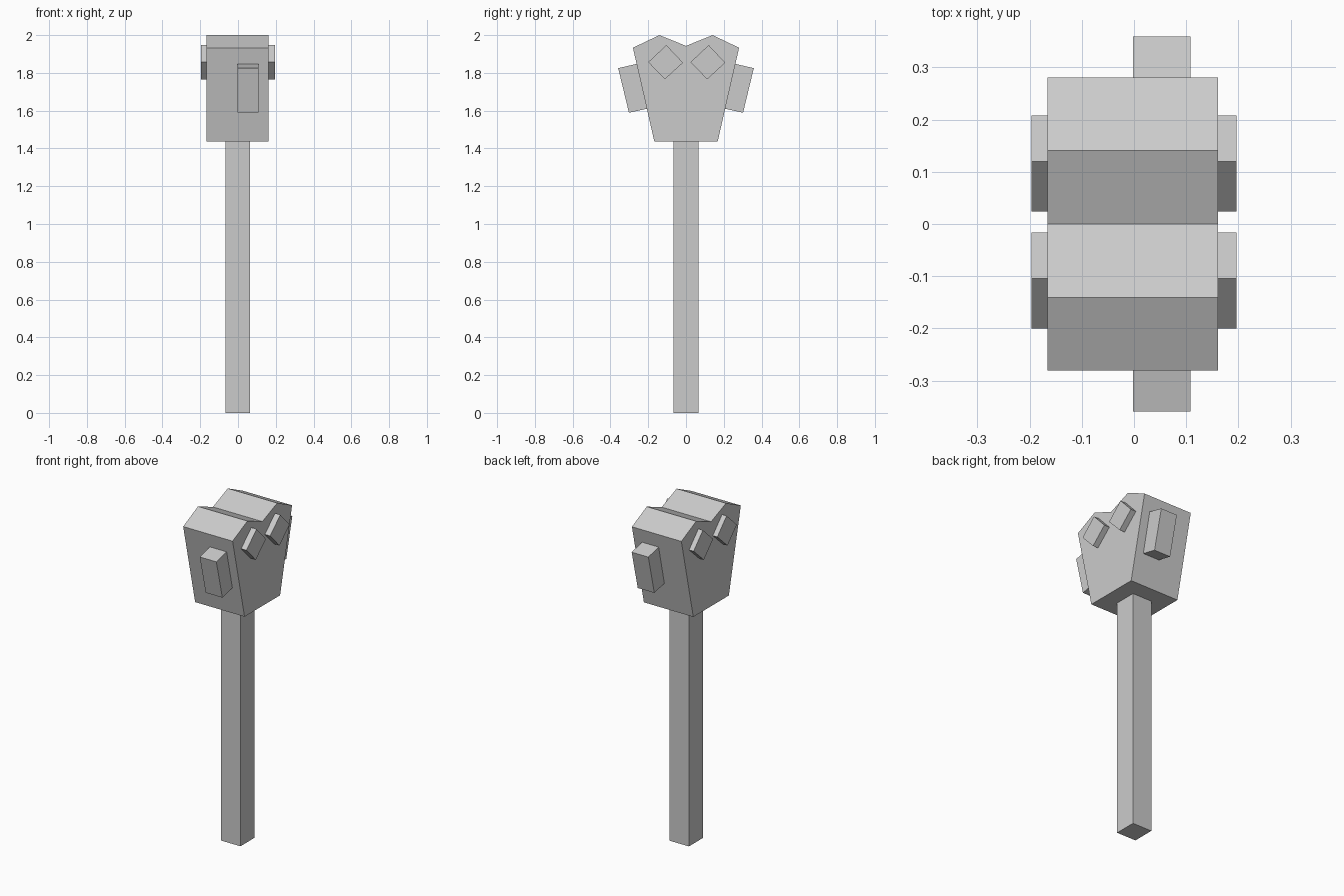
import bpy

if "Cube" in bpy.data.objects:
    bpy.data.objects.remove(bpy.data.objects["Cube"])


def prism(name, profile, x0, x1):
    """Extrude a closed (y, z) profile, counter-clockwise seen from +x, along x."""
    n = len(profile)
    verts = [(x, y, z) for x in (x0, x1) for y, z in profile]
    faces = [tuple(reversed(range(n))), tuple(range(n, 2 * n))]
    faces += [(i, (i + 1) % n, n + (i + 1) % n, n + i) for i in range(n)]
    mesh = bpy.data.meshes.new(name)
    mesh.from_pydata(verts, [], faces)
    mesh.update()
    obj = bpy.data.objects.new(name, mesh)
    bpy.context.collection.objects.link(obj)
    return obj


# square shaft
prism("shaft", [(-0.067, 0), (0.067, 0), (0.067, 1.45), (-0.067, 1.45)], -0.066, 0.063)

# tapered head with a notched, double-peaked top
prism("head", [(-0.168, 1.438), (0.168, 1.438), (0.281, 1.933), (0.141, 2.0),
               (0, 1.943), (-0.141, 2.0), (-0.281, 1.933)], -0.166, 0.161)

# diamond studs on both side faces
for side, x0, x1 in (("left", -0.196, -0.156), ("right", 0.151, 0.196)):
    for end, y in (("front", -0.108), ("back", 0.116)):
        prism(f"{side}_{end}_stud",
              [(y + 0.092, 1.854), (y + 0.004, 1.947),
               (y - 0.092, 1.857), (y - 0.004, 1.766)], x0, x1)

# tilted lugs on the front and back faces
lug = [(0.194, 1.613), (0.302, 1.589), (0.359, 1.825), (0.251, 1.850)]
prism("back_lug", lug, -0.002, 0.108)
prism("front_lug", [(-y, z) for y, z in reversed(lug)], -0.002, 0.108)
